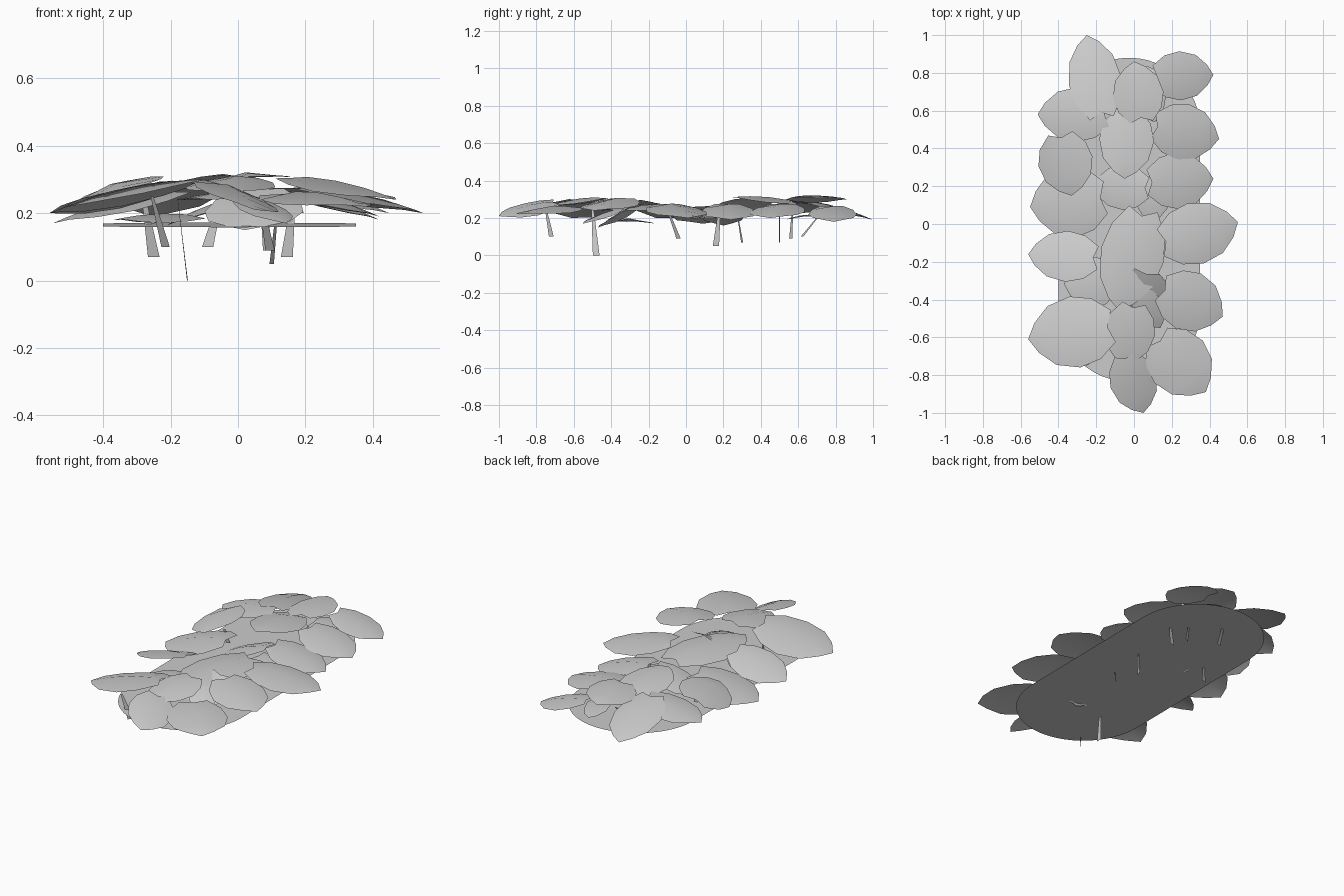
import bpy
import math
from mathutils import Vector

cube = bpy.data.objects.get("Cube")
if cube:
    bpy.data.objects.remove(cube, do_unlink=True)

grey = bpy.data.materials.new("plain grey")
grey.use_nodes = True
colour = (0.6, 0.6, 0.6, 1)
grey.diffuse_color = colour
grey.node_tree.nodes["Principled BSDF"].inputs["Base Color"].default_value = colour


def make_object(name, verts, faces, smooth=False):
    mesh = bpy.data.meshes.new(name)
    mesh.from_pydata(verts, [], faces)
    mesh.materials.append(grey)
    for polygon in mesh.polygons:
        polygon.use_smooth = smooth
    mesh.update()
    obj = bpy.data.objects.new(name, mesh)
    bpy.context.collection.objects.link(obj)
    return obj


# Half-outline of a leaf: distance along the midrib, share of half width
OUTLINE = [(0.0, 0.45), (0.2, 0.85), (0.45, 1.0), (0.72, 0.83), (0.9, 0.42)]


def make_leaf(name, base_x, base_y, base_z, tip_x, tip_y, tip_z, width, roll=0.0):
    """Arched leaf with a notched base, drooping edges and a blunt tip."""
    base = Vector((base_x, base_y, base_z))
    along = Vector((tip_x, tip_y, tip_z)) - base
    side = Vector((along.y, -along.x, 0)).normalized() * width / 2
    side.z = roll * width / 2
    verts, faces = [], []
    for t, share in OUTLINE:
        arch = Vector((0, 0, 0.1 * along.length * t * (1 - t) * 2))
        droop = Vector((0, 0, -0.1 * width * share * share))
        rib = t if t > 0 else 0.07
        verts += [base + along * t + arch - side * share + droop,
                  base + along * rib + arch,
                  base + along * t + arch + side * share + droop]
    for row in range(len(OUTLINE) - 1):
        for col in (0, 1):
            a = row * 3 + col
            faces.append((a, a + 1, a + 4, a + 3))
    verts.append(base + along)
    last = len(verts) - 1
    faces += [(last - 3, last - 2, last), (last - 2, last - 1, last)]
    return make_object(name, verts, faces, smooth=True)


# Ground sheet: a rounded strip, slightly higher at the back
sheet = []
for end, centre_y, start in (("back", 0.505, 0), ("front", -0.46, math.pi)):
    for step in range(25):
        angle = start + math.pi * step / 24
        y = centre_y + 0.375 * math.sin(angle)
        sheet.append((0.375 * math.cos(angle) - 0.025, y, 0.165 + 0.008 * y))
make_object("ground_sheet", sheet, [tuple(range(len(sheet)))])

# Leaves: base point, tip point, width, sideways roll
right_row = [
    (-0.17, 0.56, 0.30, -0.25, 1.0, 0.19, 0.28),
    (-0.13, 0.58, 0.29, -0.51, 0.58, 0.22, 0.29),
    (-0.39, 0.48, 0.28, -0.33, 0.15, 0.26, 0.29, -0.35),
    (-0.15, 0.14, 0.27, -0.55, 0.09, 0.17, 0.38),
    (-0.19, -0.18, 0.29, -0.56, -0.16, 0.20, 0.27, -0.2),
    (-0.11, -0.54, 0.30, -0.56, -0.61, 0.20, 0.38, -0.1),
]
left_row = [
    (0.10, 0.78, 0.27, 0.42, 0.79, 0.18, 0.26),
    (0.10, 0.52, 0.28, 0.45, 0.45, 0.20, 0.30),
    (0.07, 0.22, 0.28, 0.42, 0.24, 0.19, 0.30),
    (0.14, -0.10, 0.28, 0.55, 0.01, 0.20, 0.33),
    (0.14, -0.34, 0.31, 0.47, -0.49, 0.24, 0.32),
    (0.12, -0.60, 0.26, 0.38, -0.89, 0.22, 0.34),
]
middle_row = [
    (0.04, 0.54, 0.31, 0.0, 0.86, 0.30, 0.27, 0.1),
    (-0.03, 0.61, 0.28, -0.05, 0.24, 0.31, 0.29),
    (0.08, 0.19, 0.27, -0.22, 0.20, 0.16, 0.24),
    (0.05, 0.08, 0.25, -0.08, -0.46, 0.24, 0.34),
    (0.07, -0.25, 0.28, 0.02, -0.47, 0.15, 0.30),
    (0.0, -0.42, 0.31, -0.05, -0.75, 0.26, 0.27),
    (-0.05, -0.69, 0.29, 0.05, -1.0, 0.21, 0.25, 0.25),
]
under_row = [
    (-0.10, -0.30, 0.19, -0.37, -0.32, 0.18, 0.28),
    (0.02, 0.68, 0.22, 0.17, 0.70, 0.21, 0.30),
    (0.02, -0.35, 0.25, 0.14, -0.55, 0.17, 0.16),
    (0.02, 0.15, 0.22, 0.20, 0.13, 0.20, 0.24),
]
rows = {"right": right_row, "left": left_row, "middle": middle_row, "under": under_row}
for row_name, row in rows.items():
    for number, leaf in enumerate(row, 1):
        make_leaf(f"{row_name}_leaf_{number}", *leaf)


def make_stem(name, x, y, bottom, lean_x, lean_y, turn):
    """Flat blade, wider at its cut lower end."""
    across = Vector((math.cos(turn), math.sin(turn), 0))
    foot = Vector((x, y, bottom))
    head = Vector((x + lean_x, y + lean_y, 0.25))
    verts = [foot - across * 0.018, foot + across * 0.018,
             head + across * 0.006, head - across * 0.006]
    return make_object(name, verts, [(0, 1, 2, 3)])


# Stems reaching down through the sheet
stems = [
    (-0.15, -0.48, 0.0, -0.03, -0.02, 1.5),
    (0.10, 0.16, 0.05, 0.02, 0.02, 1.2),
    (-0.25, 0.30, 0.07, -0.03, -0.03, 0.3),
    (0.145, 0.50, 0.07, 0.02, 0.0, 0.2),
    (-0.215, -0.72, 0.10, -0.04, -0.03, 0.8),
    (-0.09, 0.62, 0.10, 0.04, 0.12, 0.4),
    (0.095, -0.04, 0.09, -0.03, -0.06, 0.7),
    (0.09, 0.56, 0.09, -0.02, 0.01, 0.5),
]
for number, stem in enumerate(stems, 1):
    make_stem(f"stem_{number}", *stem)
